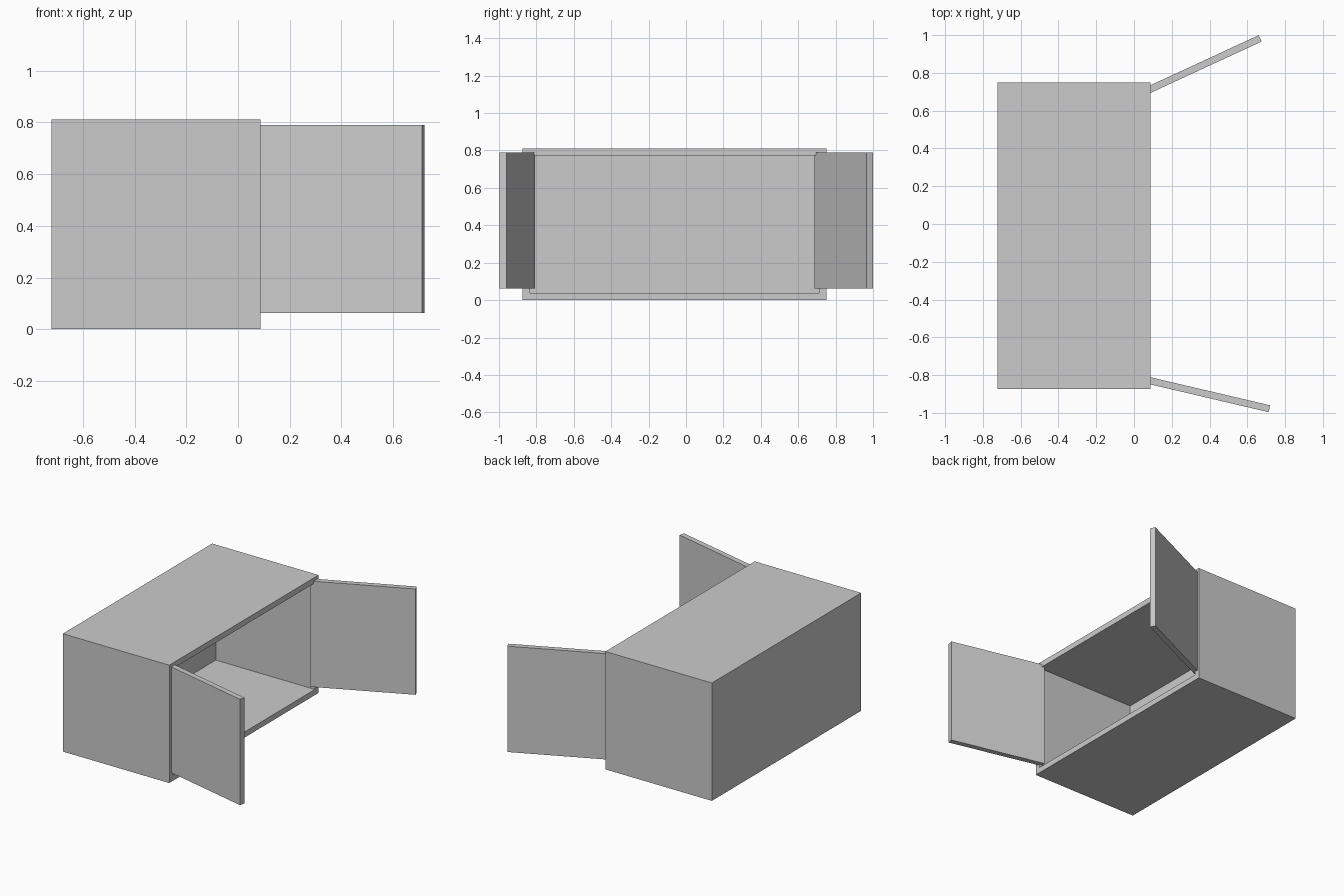
import bpy, bmesh
from math import radians
from mathutils import Matrix, Vector

if "Cube" in bpy.data.objects:
    bpy.data.objects.remove(bpy.data.objects["Cube"])

X0, X1 = -0.722, 0.088      # back and open face of the cabinet
Y0, Y1 = -0.873, 0.75
H, WALL = 0.811, 0.055


def box_bmesh(lo, hi):
    bm = bmesh.new()
    lo, hi = Vector(lo), Vector(hi)
    bmesh.ops.create_cube(bm, size=1, matrix=Matrix.Translation((lo + hi) / 2)
                          @ Matrix.Diagonal((*(hi - lo), 1)))
    return bm


def finish(bm, name):
    bmesh.ops.recalc_face_normals(bm, faces=bm.faces)
    me = bpy.data.meshes.new(name)
    bm.to_mesh(me)
    bm.free()
    ob = bpy.data.objects.new(name, me)
    bpy.context.collection.objects.link(ob)
    return ob


# Cabinet body: box with the +x face inset and pushed in to hollow it out
bm = box_bmesh((X0, Y0, 0), (X1, Y1, H))
front = max(bm.faces, key=lambda f: f.calc_center_median().x)
bmesh.ops.inset_region(bm, faces=[front], thickness=WALL)
res = bmesh.ops.extrude_face_region(bm, geom=[front])
verts = [g for g in res["geom"] if isinstance(g, bmesh.types.BMVert)]
bmesh.ops.translate(bm, verts=verts, vec=(-(X1 - X0 - WALL), 0, 0))
if front.is_valid:
    bmesh.ops.delete(bm, geom=[front], context='FACES_ONLY')
finish(bm, "cabinet_body")


# Doors: thin panels swung open, placed by the outer tip of the inward face
def door(name, tip, angle, side):
    length, thick = 0.668, 0.037
    ys = sorted((0, side * thick))
    bm = box_bmesh((-length, ys[0], 0.062), (0, ys[1], 0.79))
    ob = finish(bm, name)
    ob.location = (*tip, 0)
    ob.rotation_euler.z = radians(angle)


door("left_door", (0.676, 0.966), 24.8, 1)
door("right_door", (0.721, -0.96), -13.2, -1)
